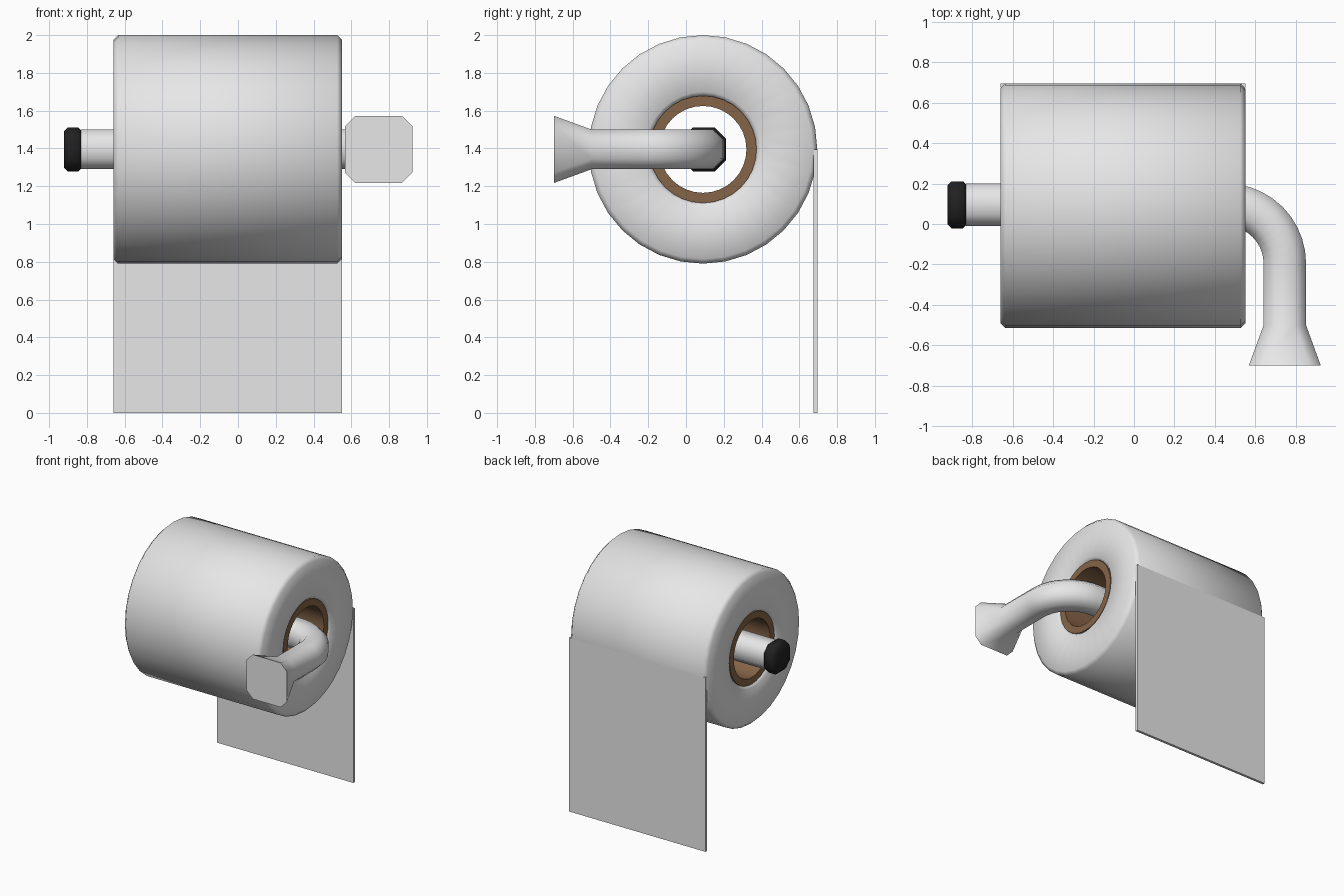
import bpy, bmesh, math
from mathutils import Vector

if "Cube" in bpy.data.objects:
    bpy.data.objects.remove(bpy.data.objects["Cube"])

AXIS_Y, AXIS_Z = 0.09, 1.395
LEFT, RIGHT = 0.55, -0.66
RADIUS = 0.605


def material(name, color):
    m = bpy.data.materials.new(name)
    m.use_nodes = True
    m.diffuse_color = color
    m.node_tree.nodes["Principled BSDF"].inputs["Base Color"].default_value = color
    return m


white = material("white", (0.8, 0.8, 0.8, 1))
brown = material("cardboard_brown", (0.24, 0.13, 0.065, 1))
black = material("rubber_black", (0.015, 0.015, 0.015, 1))


def loft(name, rings, mat, angle, closed=False):
    """Skin a list of equal point rings; closed joins last to first, else caps."""
    bm = bmesh.new()
    rows = [[bm.verts.new(p) for p in ring] for ring in rings]
    n = len(rows[0])
    pairs = list(zip(rows, rows[1:])) + ([(rows[-1], rows[0])] if closed else [])
    for a, b in pairs:
        for i in range(n):
            j = (i + 1) % n
            bm.faces.new((a[i], a[j], b[j], b[i]))
    if not closed:
        bm.faces.new(rows[0])
        bm.faces.new(rows[-1])
    bmesh.ops.recalc_face_normals(bm, faces=bm.faces)
    me = bpy.data.meshes.new(name)
    bm.to_mesh(me)
    bm.free()
    me.materials.append(mat)
    ob = bpy.data.objects.new(name, me)
    bpy.context.collection.objects.link(ob)
    bpy.ops.object.select_all(action="DESELECT")
    ob.select_set(True)
    bpy.context.view_layer.objects.active = ob
    bpy.ops.object.shade_smooth_by_angle(angle=math.radians(angle))
    return ob


def circle(x, r, sides=32):
    turn = [2 * math.pi * i / sides for i in range(sides)]
    return [(x, AXIS_Y + r * math.cos(t), AXIS_Z + r * math.sin(t)) for t in turn]


def octagon(center, side, half, cut):
    """Square section with cut corners, spanned by a side vector and z."""
    k = half - cut
    pts = [(half, -k), (half, k), (k, half), (-k, half),
           (-half, k), (-half, -k), (-k, -half), (k, -half)]
    return [center + side * u + Vector((0, 0, v)) for u, v in pts]


# Paper roll with softened rims, and the cardboard tube inside it
HOLE, B = 0.28, 0.025
roll = [(RIGHT, HOLE + B), (RIGHT, RADIUS - B), (RIGHT + B, RADIUS), (LEFT - B, RADIUS),
        (LEFT, RADIUS - B), (LEFT, HOLE + B), (LEFT - B, HOLE), (RIGHT + B, HOLE)]
loft("paper_roll", [circle(x, r) for x, r in roll], white, 60, closed=True)

T = 0.012
tube = [(RIGHT + T, 0.23), (RIGHT + T, 0.284), (LEFT - T, 0.284), (LEFT - T, 0.23)]
loft("cardboard_tube", [circle(x, r) for x, r in tube], brown, 40, closed=True)

# Hanging sheet, tangent to the back of the roll
back = AXIS_Y + RADIUS
sheet = [[(x, y, z) for y, z in ((back - 0.02, 0), (back, 0),
                                 (back, AXIS_Z), (back - 0.02, AXIS_Z))]
         for x in (RIGHT, LEFT)]
loft("hanging_sheet", sheet, white, 30)

# Holder arm: straight bar, quarter bend, then a flared wall mount
R, bend = 0.29, Vector((0.455, -0.195, AXIS_Z))
arm = [octagon(Vector((-0.83, bend.y + R, AXIS_Z)), Vector((0, 1, 0)), 0.105, 0.055)]
STEPS = 10
for i in range(STEPS + 1):
    a = math.pi / 2 * i / STEPS
    out = Vector((math.sin(a), math.cos(a), 0))
    arm.append(octagon(bend + out * R, out, 0.105, 0.055))
for y, half in ((-0.5, 0.105), (-0.7, 0.178)):
    arm.append(octagon(Vector((bend.x + R, y, AXIS_Z)), Vector((1, 0, 0)), half, 0.055))
loft("holder_arm", arm, white, 50)

# Rubber end cap
cap = [(-0.922, 0.095), (-0.902, 0.116), (-0.845, 0.116), (-0.825, 0.095)]
loft("end_cap", [octagon(Vector((x, bend.y + R, AXIS_Z)), Vector((0, 1, 0)), h, h * 0.5)
                 for x, h in cap], black, 50)
